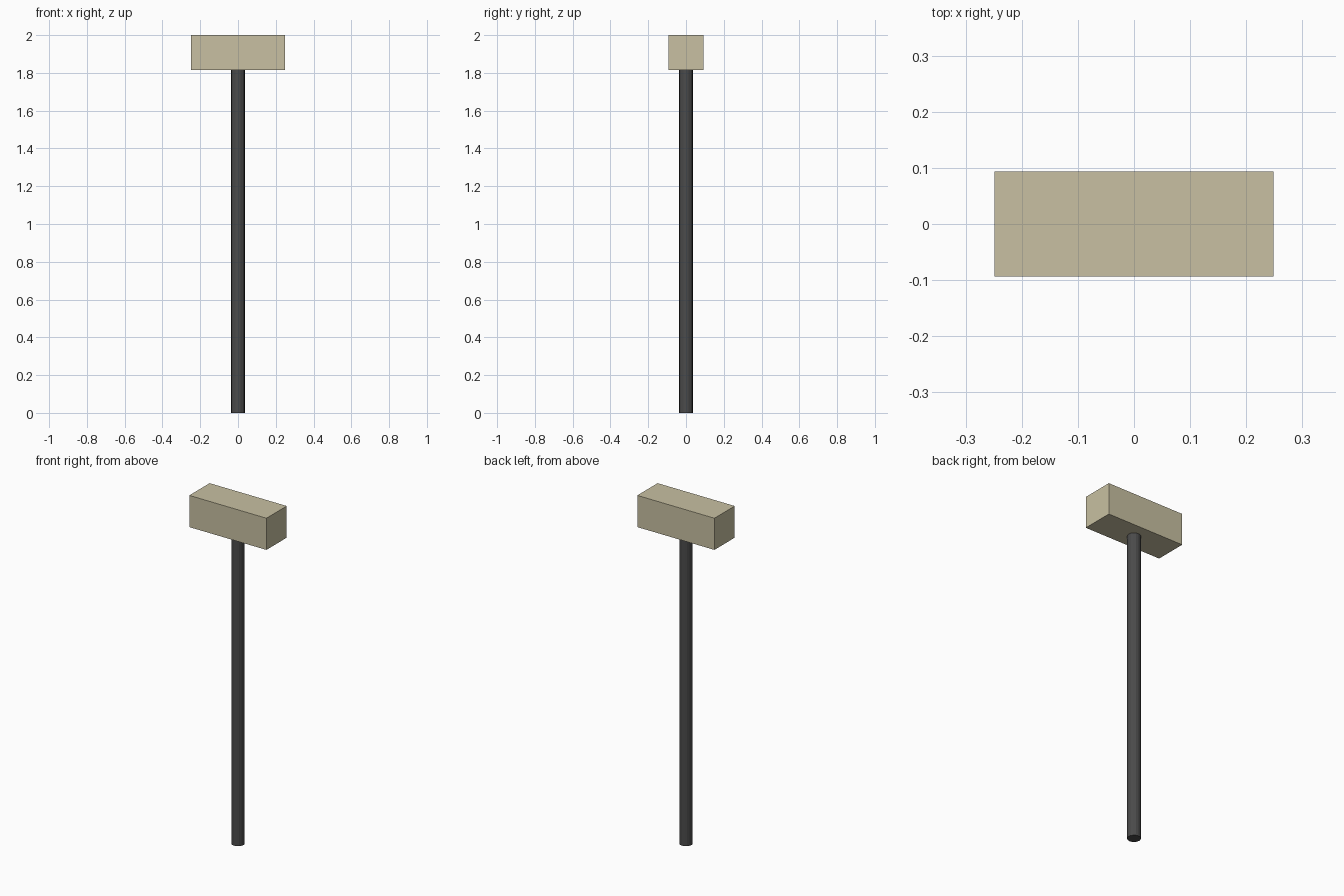
import bpy

if "Cube" in bpy.data.objects:
    bpy.data.objects.remove(bpy.data.objects["Cube"])


def material(name, color):
    mat = bpy.data.materials.new(name)
    mat.diffuse_color = (*color, 1.0)
    mat.use_nodes = True
    mat.node_tree.nodes["Principled BSDF"].inputs["Base Color"].default_value = mat.diffuse_color
    return mat


def finish(name, mat):
    obj = bpy.context.object
    obj.name = name
    obj.data.materials.append(mat)
    return obj


HEAD_BOTTOM, TOP = 1.815, 2.0
HEAD_LENGTH, HEAD_WIDTH = 0.498, 0.187
HANDLE_RADIUS = 0.036

pale_wood = material("pale wood", (0.58, 0.53, 0.36))
dark_grey = material("dark grey", (0.07, 0.07, 0.07))

# Mallet head: plain block across the top
bpy.ops.mesh.primitive_cube_add(size=1, location=(0, 0, (HEAD_BOTTOM + TOP) / 2))
head = finish("mallet_head", pale_wood)
head.scale = (HEAD_LENGTH, HEAD_WIDTH, TOP - HEAD_BOTTOM)

# Handle: straight faceted shaft ending at the underside of the head
bpy.ops.mesh.primitive_cylinder_add(vertices=16, radius=HANDLE_RADIUS,
                                    depth=HEAD_BOTTOM,
                                    location=(0, 0, HEAD_BOTTOM / 2))
finish("handle", dark_grey)
